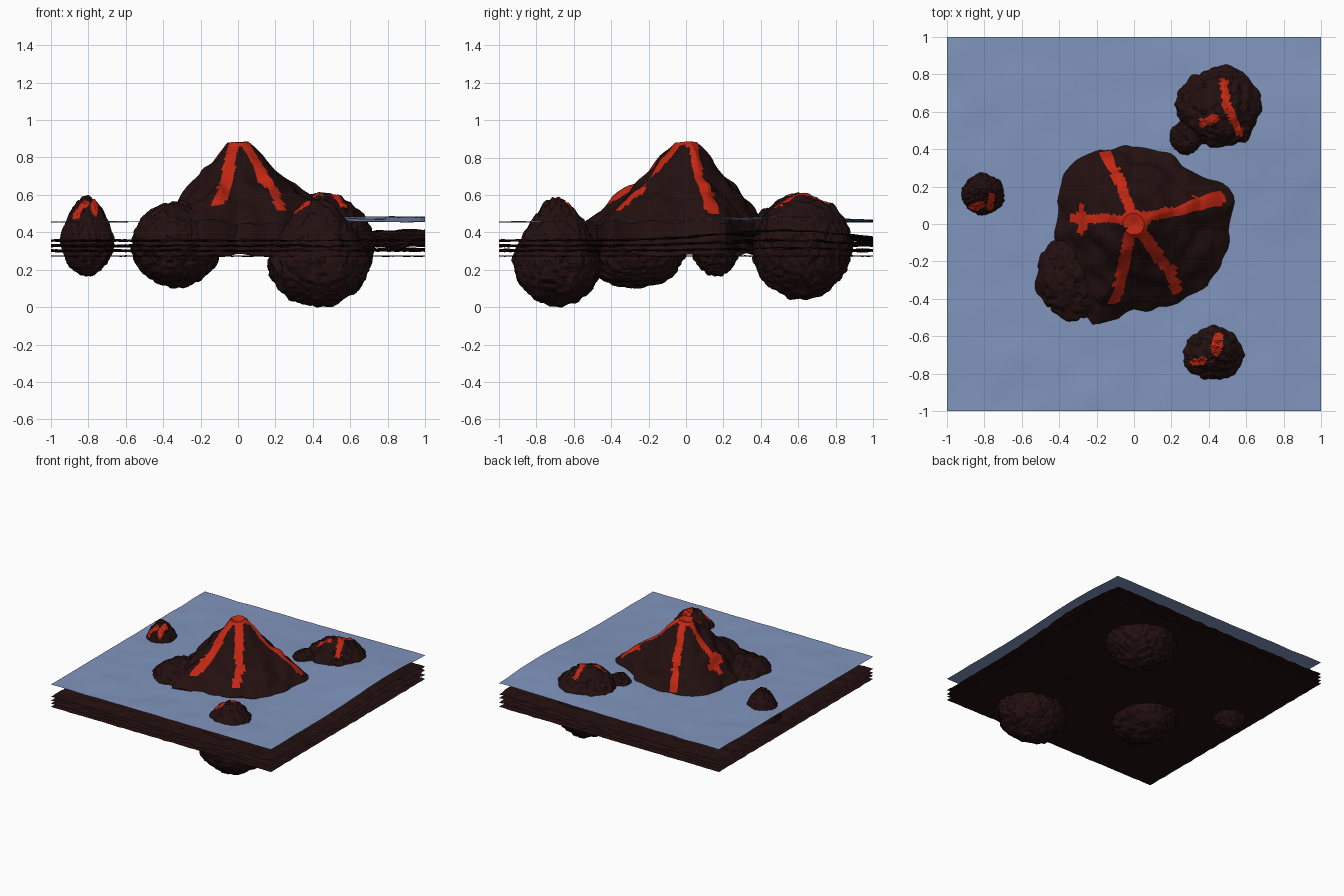
import bpy, bmesh, math
from math import sin, cos, pi
from mathutils import Vector, noise

cube = bpy.data.objects.get("Cube")
if cube:
    bpy.data.objects.remove(cube, do_unlink=True)


def material(name, rgb, rough):
    m = bpy.data.materials.new(name)
    m.use_nodes = True
    m.diffuse_color = (*rgb, 1)
    shader = m.node_tree.nodes["Principled BSDF"]
    shader.inputs["Base Color"].default_value = (*rgb, 1)
    shader.inputs["Roughness"].default_value = rough
    return m


ROCK = material("dark_rock", (0.017, 0.005, 0.005), 0.9)
LAVA = material("red_lava", (0.55, 0.02, 0.006), 0.7)
WATER = material("blue_water", (0.22, 0.30, 0.51), 0.6)


def finish(bm, name, mats, smooth=False):
    mesh = bpy.data.meshes.new(name)
    bm.to_mesh(mesh)
    bm.free()
    for m in mats:
        mesh.materials.append(m)
    for p in mesh.polygons:
        p.use_smooth = smooth
    obj = bpy.data.objects.new(name, mesh)
    bpy.context.collection.objects.link(obj)
    return obj


def lerp_table(table, t):
    for (a, va), (b, vb) in zip(table, table[1:]):
        if t <= b:
            return va + (vb - va) * (t - a) / (b - a)
    return table[-1][1]


def near_path(p, path, width):
    """True where p lies within width of the polyline, seen from above."""
    for a, b in zip(path, path[1:]):
        a, b = Vector(a), Vector(b)
        d = b - a
        t = max(0, min(1, (p - a).dot(d) / d.length_squared))
        if (p - a - d * t).length < width:
            return True
    return False


def paint_lava(bm, streaks, min_z=0.46):
    for f in bm.faces:
        c = f.calc_center_median()
        wobble = 0.008 * noise.noise(c * 25)
        if c.z > min_z and f.normal.z > 0:
            if any(near_path(c.xy, path, w + wobble) for path, w in streaks):
                f.material_index = 1


# --- Sea sheet and stacked ground layers ---
def swell(x, y):
    """Broad rise of the sheets towards the left back side."""
    return math.exp(-((x - 0.9) / 0.7) ** 2 - ((y - 0.5) / 0.5) ** 2)


def sheet(name, z, rise, rough, freq, mat, seed, smooth, cuts):
    bm = bmesh.new()
    bmesh.ops.create_grid(bm, x_segments=cuts, y_segments=cuts, size=1)
    for v in bm.verts:
        n = noise.noise(Vector((v.co.x * freq, v.co.y * freq, seed)))
        v.co.z = z + rise * swell(v.co.x, v.co.y) + rough * n
    finish(bm, name, [mat], smooth)


sheet("sea_surface", 0.456, 0.03, 0.005, 5, WATER, 3, True, 80)
for i, (z, rise) in enumerate([(0.273, 0), (0.302, 0.012), (0.328, 0.03), (0.356, 0.055)]):
    sheet(f"ground_layer_{i + 1}", z, rise, 0.014 if i else 0.006, 14, ROCK, i * 7.3, False, 70)

# --- Volcano: rings with an uneven shoreline ---
SHORE = [(0, 0.53), (20, 0.59), (33, 0.47), (50, 0.41), (65, 0.42), (90, 0.42),
         (115, 0.45), (135, 0.46), (150, 0.43), (180, 0.42), (210, 0.45), (235, 0.53),
         (248, 0.58), (270, 0.46), (305, 0.49), (330, 0.51), (360, 0.53)]
SLOPE = [(0, 0.865), (0.12, 0.88), (0.25, 0.82), (0.45, 0.71), (0.68, 0.6),
         (0.88, 0.51), (1, 0.455), (1.04, 0.28)]
SEG = 100
FRACTIONS = [0.04 * i for i in range(1, 26)] + [1.02, 1.04]

bm = bmesh.new()
rings = []
for f in FRACTIONS:
    ring = []
    for s in range(SEG):
        a = 2 * pi * s / SEG
        # the crater rim stays round, the shore follows the table
        shore = lerp_table(SHORE, math.degrees(a))
        r = f * (0.45 + (shore - 0.45) * min(1, f * 1.3))
        p = Vector((r * cos(a), r * sin(a), lerp_table(SLOPE, f)))
        p += 0.028 * noise.noise_vector(p * 9) * min(1, f * 3)
        ring.append(bm.verts.new(p))
    rings.append(ring)
tip = bm.verts.new((0, 0, SLOPE[0][1]))
for s in range(SEG):
    n = (s + 1) % SEG
    bm.faces.new((tip, rings[0][s], rings[0][n]))
    for lo, hi in zip(rings, rings[1:]):
        bm.faces.new((lo[s], hi[s], hi[n], lo[n]))
bm.normal_update()
paint_lava(bm, [
    ([(-0.03, 0.02), (0.04, 0.02)], 0.045),
    ([(0, 0), (-0.03, 0.1), (-0.08, 0.24), (-0.15, 0.37)], 0.027),
    ([(0, 0.02), (0.12, 0.05), (0.25, 0.07), (0.32, 0.11)], 0.027),
    ([(0.34, 0.11), (0.46, 0.14)], 0.04),
    ([(0, 0), (0.08, -0.1), (0.15, -0.2), (0.2, -0.25), (0.22, -0.35)], 0.03),
    ([(0, 0), (-0.03, -0.08), (-0.05, -0.2), (-0.07, -0.3), (-0.1, -0.4)], 0.03),
    ([(0, 0.02), (-0.15, 0.03), (-0.32, 0.03)], 0.022),
    ([(-0.28, -0.03), (-0.28, 0.08)], 0.025),
])
finish(bm, "volcano", [ROCK, LAVA])


# --- Boulders: lumpy spheres, tapered upwards ---
def boulder(name, centre, radii, up, taper, streaks=(), lump=0.1):
    bm = bmesh.new()
    bmesh.ops.create_icosphere(bm, subdivisions=5, radius=1)
    c = Vector(centre)
    for v in bm.verts:
        d = v.co.copy()
        q = d + c * 5
        swelling = 0.6 * noise.noise(q * 1.8) + 0.9 * abs(noise.noise(q * 4)) + 0.35 * noise.noise(q * 9) - 0.2
        d *= 1 + lump * swelling
        narrow = 1 - taper * max(0, d.z)
        v.co = c + Vector((d.x * radii[0] * narrow, d.y * radii[1] * narrow,
                           d.z * (up if d.z > 0 else radii[2])))
    bm.normal_update()
    paint_lava(bm, streaks, 0.47)
    finish(bm, name, [ROCK, LAVA])


boulder("shoulder_boulder", (-0.33, -0.28, 0.32), (0.235, 0.28, 0.215), 0.24, 0)
boulder("back_boulder", (0.46, 0.62, 0.32), (0.27, 0.26, 0.27), 0.28, 0, [
    ([(0.48, 0.76), (0.5, 0.62), (0.57, 0.49)], 0.022),
    ([(0.37, 0.54), (0.43, 0.57)], 0.022)])
boulder("back_boulder_lobe", (0.28, 0.46, 0.42), (0.1, 0.1, 0.15), 0.11, 0)
boulder("front_boulder", (0.43, -0.69, 0.25), (0.27, 0.23, 0.245), 0.335, 0.38, [
    ([(0.45, -0.61), (0.44, -0.68)], 0.03),
    ([(0.32, -0.74), (0.37, -0.73)], 0.02)])
boulder("small_boulder", (-0.805, 0.16, 0.36), (0.14, 0.135, 0.19), 0.23, 0.25, [
    ([(-0.87, 0.08), (-0.82, 0.1)], 0.02),
    ([(-0.77, 0.09), (-0.76, 0.15)], 0.018)])
